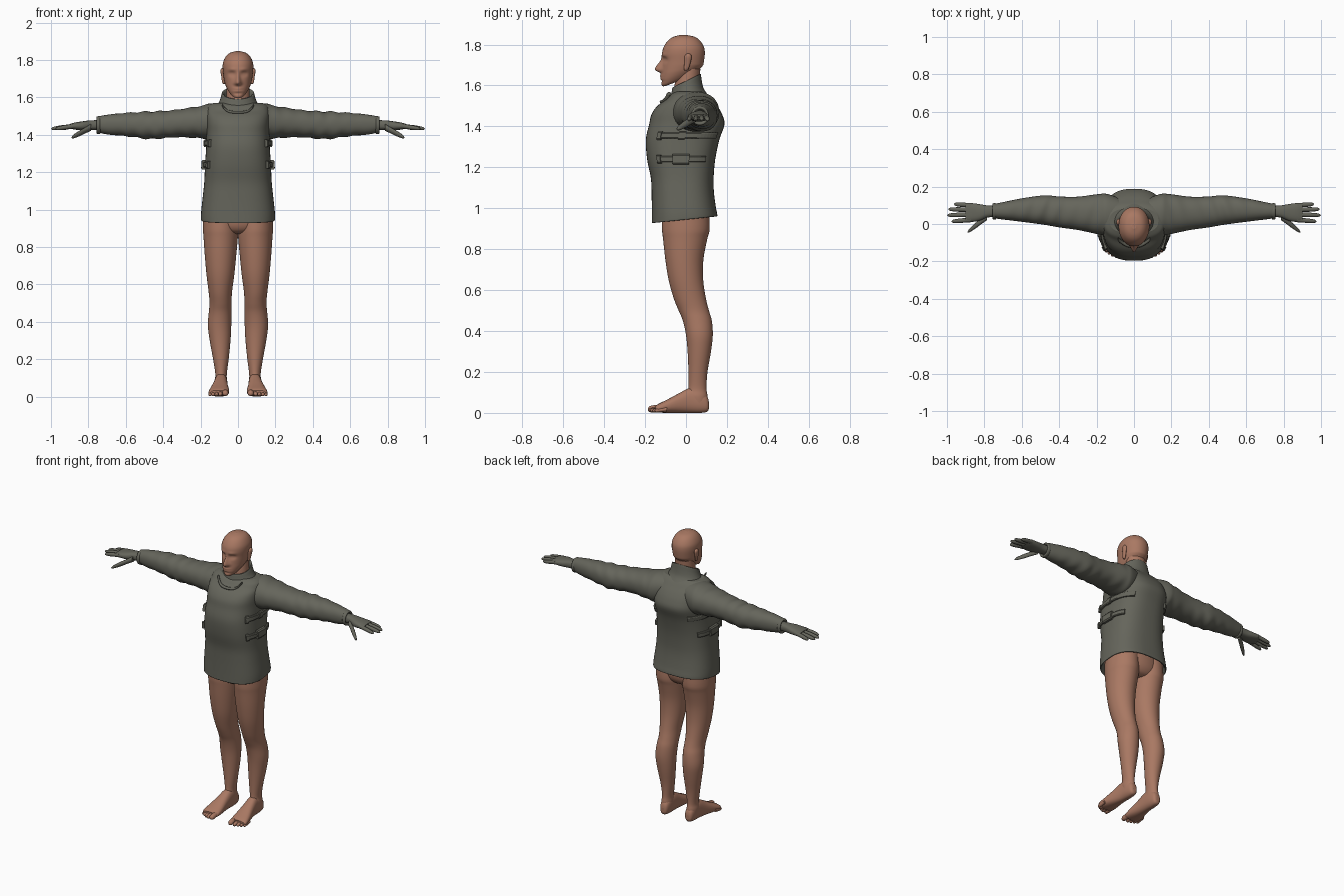
import bpy, bmesh, math
from mathutils import Vector


def material(name, rgb):
    m = bpy.data.materials.new(name)
    m.diffuse_color = (*rgb, 1)
    return m


SKIN = material("skin", (0.40, 0.19, 0.125))
CLOTH = material("grey cloth", (0.13, 0.13, 0.105))


def gauss(d, s):
    return math.exp(-(d / s) ** 2)


def smooth_rows(rows, steps):
    """Catmull-Rom interpolation of the section table."""
    out = []
    for i in range(len(rows) - 1):
        a, b, c, d = (rows[max(0, min(len(rows) - 1, j))] for j in (i - 1, i, i + 1, i + 2))
        for k in range(steps):
            t = k / steps
            out.append([q + 0.5 * t * (r - p + t * (2 * p - 5 * q + 4 * r - s + t * (3 * (q - r) + s - p)))
                        for p, q, r, s in zip(a, b, c, d)])
    return out + [list(rows[-1])]


def section(row, angle, power):
    """Point of a superellipse given by its extents (a0, a1, b0, b1)."""
    _, a0, a1, b0, b1 = row
    c, s = math.cos(angle), math.sin(angle)
    e = 2 / power
    return ((a0 + a1) / 2 + (a1 - a0) / 2 * math.copysign(abs(c) ** e, c),
            (b0 + b1) / 2 + (b1 - b0) / 2 * math.copysign(abs(s) ** e, s))


def build(name, rings, mat, mirror=False, smooth=True):
    """Bridge a list of point rings into a closed skin."""
    bm = bmesh.new()
    vr = [[bm.verts.new(p) for p in r] for r in rings]
    n = len(vr[0])
    for r0, r1 in zip(vr, vr[1:]):
        for j in range(n):
            bm.faces.new((r0[j], r0[(j + 1) % n], r1[(j + 1) % n], r1[j]))
    bm.faces.new(vr[0])
    bm.faces.new(vr[-1])
    bmesh.ops.recalc_face_normals(bm, faces=bm.faces)
    for f in bm.faces:
        f.smooth = smooth and len(f.verts) == 4
    me = bpy.data.meshes.new(name)
    bm.to_mesh(me)
    bm.free()
    me.materials.append(mat)
    ob = bpy.data.objects.new(name, me)
    bpy.context.collection.objects.link(ob)
    if mirror:
        ob.modifiers.new("Mirror", "MIRROR").use_mirror_merge = False
    return ob


def loft(name, axis, rows, mat, seg=32, steps=4, power=2.0, mirror=False, shape=None):
    """Rows are (position along axis, min/max of the other two axes in x, y, z order)."""
    rings = []
    for row in smooth_rows(rows, steps):
        ring = []
        for j in range(seg):
            p = list(section(row, 2 * math.pi * j / seg, power))
            p.insert("xyz".index(axis), row[0])
            ring.append(shape(Vector(p)) if shape else p)
        rings.append(ring)
    return build(name, rings, mat, mirror)


def digit(name, axis, p0, p1, r0, r1, mat):
    """Tapered, round-ended finger or toe."""
    rows = []
    for t, k in ((0, 1), (.3, .95), (.5, 1.05), (.75, 1), (.9, .85), (.97, .5), (1, .12)):
        c = Vector(p0).lerp(Vector(p1), t)
        r = (r0 + (r1 - r0) * t) * k
        i = "xyz".index(axis)
        o = [c[j] for j in range(3) if j != i]
        rows.append((c[i], o[0] - r, o[0] + r, o[1] - r, o[1] + r))
    loft(name, axis, rows, mat, 12, 2, mirror=True)


def wide(table):
    return [(z, -w, w, y0, y1) for z, w, y0, y1 in table]


# Head with face relief
def face(p):
    if p.z < 1.70:
        p.z += 0.36 * (p.y + 0.12) * (1.70 - p.z) / 0.1
    if p.y < -0.03:
        x, z = abs(p.x), p.z
        p.y -= 0.034 * gauss(x, .006 + .011 * gauss(z - 1.675, .03)) * gauss(z - 1.678, .04 if z > 1.678 else .013)
        p.y += 0.013 * gauss(x - .033, .017) * gauss(z - 1.726, .013)
        p.y -= 0.005 * gauss(x - .033, .010) * gauss(z - 1.725, .007)
        p.y -= 0.005 * gauss(x - .03, .022) * gauss(z - 1.748, .009)
        p.y -= 0.007 * gauss(x, .022) * gauss(z - 1.641, .011)
        p.y += 0.006 * gauss(x, .024) * gauss(z - 1.640, .003)
        p.y += 0.005 * gauss(x, .025) * gauss(z - 1.621, .007)
    return p


loft("head", "z", wide([
    (1.589, .022, -.098, .01), (1.596, .041, -.116, .05), (1.62, .056, -.122, .06),
    (1.65, .067, -.121, .07), (1.68, .073, -.118, .08), (1.72, .078, -.115, .088),
    (1.76, .082, -.116, .092), (1.79, .079, -.108, .087), (1.82, .064, -.087, .068),
    (1.838, .043, -.06, .042), (1.847, .012, -.026, 0)]), SKIN, 96, 6, 2.1, shape=face)
loft("neck", "z", wide([(1.53, .07, -.06, .07), (1.6, .063, -.056, .066), (1.68, .06, -.04, .07)]), SKIN)
loft("ear", "z", [(1.672, .07, .078, -.006, .004), (1.68, .07, .085, -.01, .012),
                  (1.71, .072, .089, -.008, .022), (1.74, .072, .094, -.008, .028),
                  (1.752, .075, .091, 0, .022), (1.756, .078, .086, .006, .014)], SKIN, 16, 3, mirror=True)


# Vest body
def hem(p):
    if p.z < 1.15:
        p.z += 0.1 * p.y * (1.15 - p.z) / 0.2
    return p


TORSO = wide([
    (1.02, .17, -.14, .12), (.955, .188, -.155, .14), (.945, .196, -.166, .152), (.96, .198, -.167, .152),
    (1.0, .196, -.167, .145), (1.08, .187, -.168, .136), (1.15, .18, -.172, .135),
    (1.24, .176, -.19, .143), (1.335, .170, -.196, .163), (1.41, .168, -.18, .188),
    (1.46, .169, -.168, .176), (1.50, .170, -.14, .153), (1.53, .169, -.10, .128),
    (1.555, .158, -.076, .106), (1.57, .13, -.05, .085)])
loft("vest", "z", TORSO, CLOTH, 64, 4, 2.6, shape=hem)


# High collar, lower at the front
def collar_tilt(p):
    p.z += 0.48 * p.y * max(0, p.z - 1.5) / 0.12
    return p


loft("collar", "z", wide([
    (1.53, .128, -.095, .115), (1.56, .108, -.078, .088), (1.59, .094, -.071, .078),
    (1.618, .087, -.067, .073), (1.622, .083, -.064, .070), (1.616, .076, -.058, .066),
    (1.58, .068, -.054, .06)]), CLOTH, 48, 3, shape=collar_tilt)

# Raised edge of the vest neckline
rim = []
for i in range(25):
    u = i / 12 - 1
    c = Vector((.085 * u, -.118 + .035 * u ** 2, 1.52 + .04 * u ** 4))
    rim.append([c + Vector((0, .011 * math.cos(a), .008 * math.sin(a)))
                for a in (k * math.pi / 4 for k in range(8))])
build("vest_neckline", rim, CLOTH)


# Side straps and buckles following the vest surface
def strap(name, z, half, thick, deg0, deg1):
    rows = smooth_rows(TORSO, 12)[48:]
    rings = []
    for i in range(17):
        a = math.radians(deg0 + (deg1 - deg0) * i / 16)
        ring = []
        for dz, k in ((-half, -.02), (-half, thick * .7), (-half * .7, thick),
                      (half * .7, thick), (half, thick * .7), (half, -.02)):
            row = min(rows, key=lambda r: abs(r[0] - z - dz))
            x, y = section(row, a, 2.6)
            n = Vector((math.cos(a), math.sin(a))) * k
            ring.append((x + n.x, y + n.y, z + dz))
        rings.append(ring)
    build(name, rings, CLOTH, mirror=True, smooth=False)


for z, end in ((1.355, 55), (1.24, 38)):
    strap("side_strap", z, .015, .011, -36, end)
    strap("strap_end_loop", z, .021, .016, -36, -29)
strap("buckle", 1.24, .026, .02, -9, 8)
strap("strap_keeper", 1.355, .02, .015, -4, 1)


# Sleeves with soft folds
def folds(p):
    k = 0.004 * (gauss(p.x - .48, .14) + .7 * gauss(p.x - .22, .06)) * math.sin(p.x * 75 + p.y * 25)
    p.z += k * (1 if p.z > 1.45 else -1) * min(1, abs(p.z - 1.45) / .03)
    return p


loft("sleeve", "x", [
    (.06, -.02, .13, 1.41, 1.555), (.14, -.06, .16, 1.375, 1.568), (.19, -.055, .16, 1.38, 1.556),
    (.3, -.032, .146, 1.387, 1.538), (.4, -.018, .147, 1.382, 1.527), (.48, -.004, .153, 1.378, 1.524),
    (.6, .012, .137, 1.393, 1.517), (.7, .024, .117, 1.402, 1.507), (.745, .03, .108, 1.413, 1.498)],
    CLOTH, 40, 8, 2.2, True, folds)
loft("cuff", "x", [(.735, .035, .1, 1.41, 1.49), (.74, .024, .111, 1.405, 1.499),
                   (.755, .026, .11, 1.406, 1.497), (.757, .034, .102, 1.416, 1.488),
                   (.745, .042, .096, 1.425, 1.48)], CLOTH, mirror=True)

# Gloved hands
loft("palm", "x", [(.74, .04, .098, 1.427, 1.478), (.79, .033, .1, 1.425, 1.477),
                   (.83, .016, .107, 1.424, 1.472), (.875, .011, .112, 1.428, 1.465),
                   (.9, .014, .109, 1.434, 1.458)], CLOTH, 24, 3, 2.5, True)
for y0, y1, tip in ((.022, .014, .975), (.05, .047, .999), (.076, .079, .993), (.1, .106, .962)):
    digit("finger", "x", (.875, y0, 1.447), (tip, y1, 1.432), .0135, .010, CLOTH)
digit("thumb", "x", (.785, .04, 1.44), (.89, -.043, 1.385), .019, .011, CLOTH)

# Hips and legs
loft("hips", "z", wide([(.87, .05, -.05, .06), (.885, .13, -.09, .09),
                        (.93, .175, -.112, .112), (1.02, .172, -.115, .115)]), SKIN)
loft("leg", "z", [
    (.03, .06, .12, .03, .1), (.08, .058, .125, .005, .105), (.12, .06, .121, .012, .1),
    (.2, .05, .133, .012, .105), (.3, .04, .151, .008, .122), (.38, .036, .161, 0, .131),
    (.45, .034, .156, -.015, .126), (.5, .034, .152, -.036, .112), (.56, .032, .157, -.06, .097),
    (.65, .02, .168, -.085, .084), (.75, .01, .177, -.101, .085), (.85, .001, .184, -.112, .104),
    (.9, 0, .187, -.117, .116), (1.0, .001, .184, -.115, .112)], SKIN, 40, mirror=True)
loft("foot", "y", [
    (.112, .08, .1, .022, .05), (.104, .066, .114, .006, .08), (.07, .058, .122, 0, .115),
    (.02, .056, .126, 0, .122), (-.03, .054, .135, 0, .098), (-.09, .048, .15, 0, .066),
    (-.135, .048, .157, .002, .044), (-.148, .056, .148, .008, .034)], SKIN, 28, 3, 2.4, True)
for x, tip, r in ((.066, -.186, .017), (.093, -.182, .012), (.113, -.174, .011), (.131, -.164, .0105), (.147, -.153, .010)):
    digit("toe", "y", (x, tip + .06, r + .008), (x + .002, tip, r), r, r * .9, SKIN)
